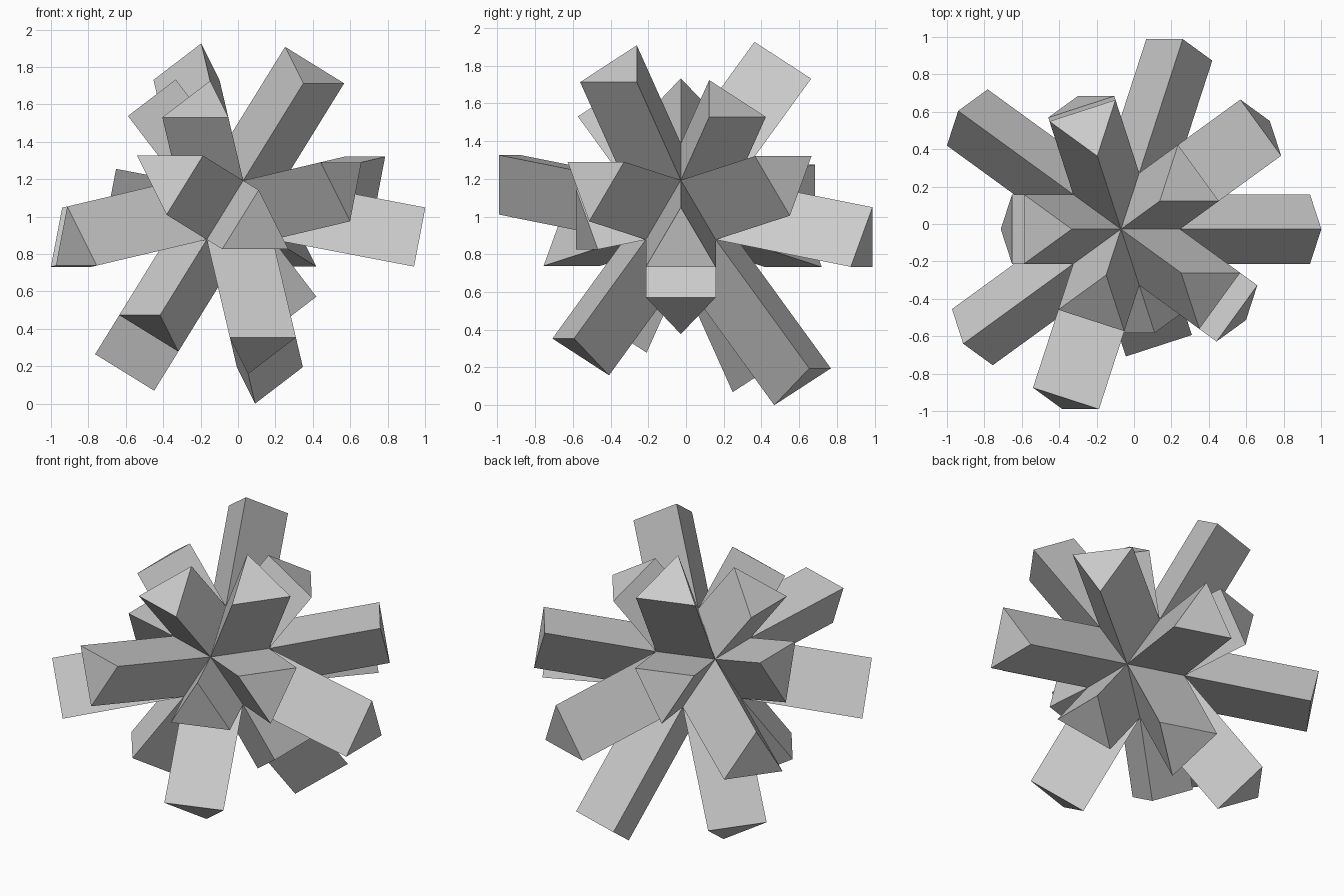
import bpy, bmesh, math
from mathutils import Vector

if "Cube" in bpy.data.objects:
    bpy.data.objects.remove(bpy.data.objects["Cube"])

CENTRE = Vector((-0.0695, -0.0275, 1.035))
RADIUS = 0.353

# Arm lengths per ring of icosahedron faces, counter-clockwise from +x
ARMS = {
    "top":    (36, (0.422, 0.677, 0.434, 0.425, 0.654)),
    "upper":  (36, (0.680, 0.440, 0.333, 0.709, 0.520)),
    "lower":  (0,  (0.769, 0.766, 0.774, 0.740, 0.272)),
    "bottom": (0,  (0.384, 0.858, 0.771, 0.508, 0.659)),
}


def arm_length(n):
    ring = ("top" if n.z > 0.5 else "upper" if n.z > 0
            else "lower" if n.z > -0.5 else "bottom")
    start, lengths = ARMS[ring]
    azimuth = math.degrees(math.atan2(n.y, n.x))
    return lengths[round((azimuth - start) / 72) % 5]


# Icosahedron core, every face pushed out as a triangular prism
bm = bmesh.new()
bmesh.ops.create_icosphere(bm, subdivisions=1, radius=RADIUS)
bm.normal_update()
caps = bmesh.ops.extrude_discrete_faces(bm, faces=bm.faces[:])["faces"]
for cap in caps:
    n = cap.calc_center_median().normalized()
    bmesh.ops.translate(bm, verts=cap.verts[:], vec=n * arm_length(n))
bmesh.ops.recalc_face_normals(bm, faces=bm.faces[:])
bmesh.ops.translate(bm, verts=bm.verts[:], vec=CENTRE)

mesh = bpy.data.meshes.new("prism_burst")
bm.to_mesh(mesh)
bm.free()
bpy.context.collection.objects.link(bpy.data.objects.new("prism_burst", mesh))
